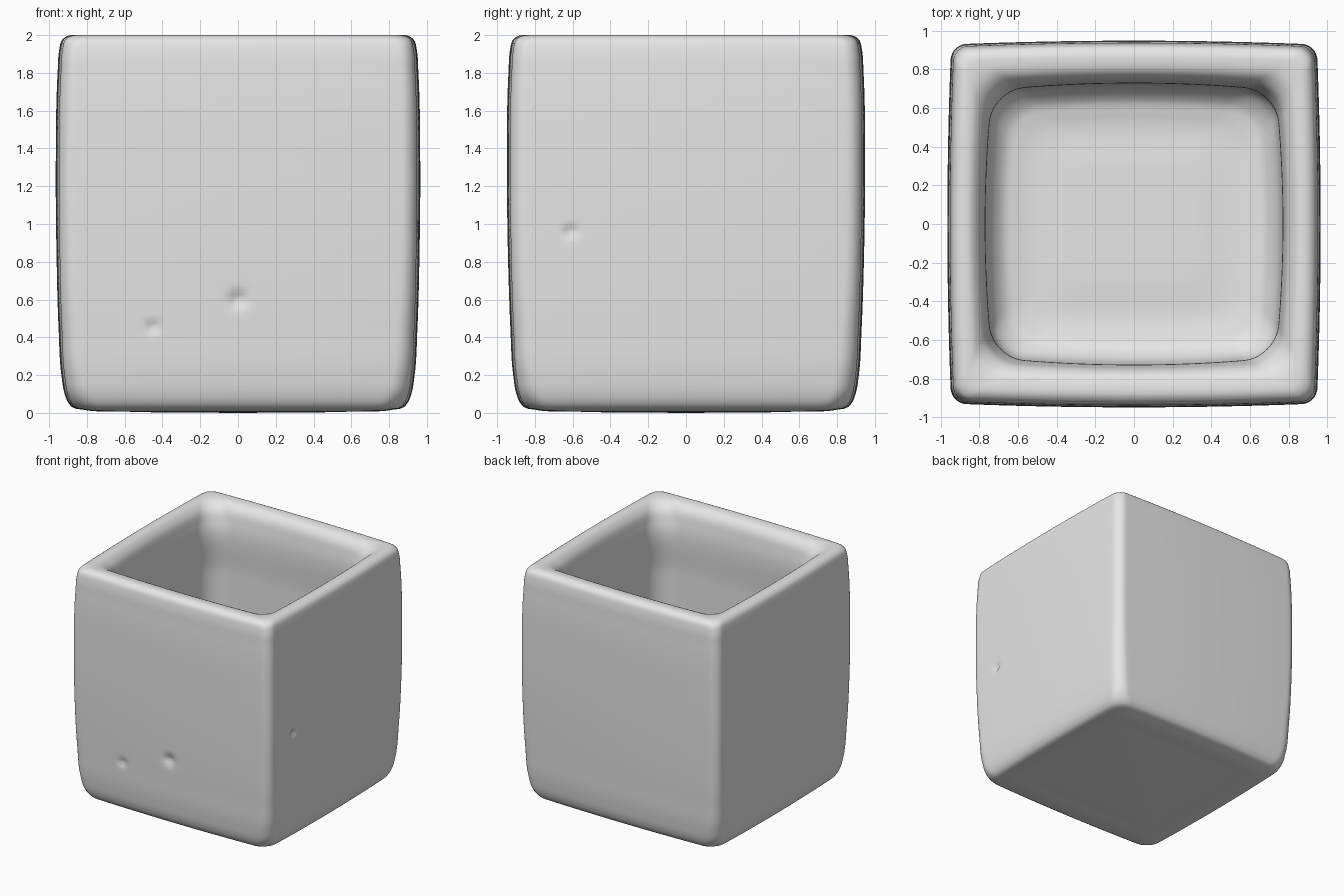
import bpy, bmesh, math
from mathutils import Vector

cube = bpy.data.objects.get("Cube")
if cube:
    bpy.data.objects.remove(cube, do_unlink=True)

# Profile: half width, half depth, height, corner radius, side bulge
PROFILE = [
    (.02, .02, 0, .01, 0), (.6, .585, .007, .1, .01), (.82, .8, .017, .11, .02),
    (.88, .86, .032, .12, .02), (.9, .88, .056, .12, .02), (.918, .898, .1, .11, .02),
    (.935, .915, .2, .1, .02), (.95, .93, .45, .09, .02), (.961, .943, .85, .08, .02),
    (.965, .948, 1.3, .08, .02), (.955, .94, 1.8, .08, .02), (.947, .932, 1.92, .08, .02),
    (.935, .92, 1.97, .08, .02), (.905, .89, 1.995, .08, .02), (.87, .85, 2, .09, .02),
    (.83, .79, 1.985, .12, .025), (.795, .755, 1.94, .14, .03), (.777, .736, 1.85, .16, .035),
    (.785, .745, 1.4, .16, .035), (.785, .745, .7, .16, .035), (.77, .73, .42, .16, .035),
    (.74, .7, .3, .16, .03), (.68, .64, .23, .16, .03), (.6, .56, .205, .15, .02),
    (.3, .28, .2, .08, .01), (.02, .02, .2, .01, 0),
]
SIDE, CORNER = 64, 10


def smooth_rows(points, spacing=.025):
    """Catmull-Rom interpolation of the profile."""
    pts = [Vector(p) for p in points]
    rows = []
    for i in range(len(pts) - 1):
        a, b = pts[i], pts[i + 1]
        length = (b - a).length
        # Chord-limited tangents keep uneven spans from overshooting
        def tangent(j):
            if j in (0, len(pts) - 1):
                return (b - a) / length
            d1, d2 = pts[j] - pts[j - 1], pts[j + 1] - pts[j]
            l1, l2 = d1.length, d2.length
            return (d1 / l1 * l2 + d2 / l2 * l1) / (l1 + l2)
        ta, tb = tangent(i) * length, tangent(i + 1) * length
        n = max(3, round(length / spacing))
        for k in range(n):
            t = k / n
            rows.append(a * (2*t**3 - 3*t*t + 1) + ta * (t**3 - 2*t*t + t)
                        + b * (3*t*t - 2*t**3) + tb * (t**3 - t*t))
    return rows + [pts[-1]]


def ring(hx, hy, z, r, bulge):
    """Rounded rectangle with gently bowed sides."""
    r = min(r, hx * .4)
    flat = []
    for q in range(4):
        sx, sy = (1, -1, -1, 1)[q], (1, 1, -1, -1)[q]
        c = Vector((sx * (hx - r), sy * (hy - r)))
        for k in range(CORNER + 1):
            a = math.pi / 2 * (q + k / CORNER)
            flat.append(c + r * Vector((math.cos(a), math.sin(a))))
        nq = (q + 1) % 4
        end = Vector(((1, -1, -1, 1)[nq] * (hx - r), (1, 1, -1, -1)[nq] * (hy - r)))
        a = math.pi / 2 * (q + 1)
        off = r * Vector((math.cos(a), math.sin(a)))
        flat += [(c + off).lerp(end + off, k / SIDE) for k in range(1, SIDE)]
    return [Vector((p.x * (1 - bulge / hx * (p.y / hy) ** 2),
                    p.y * (1 - bulge / hy * (p.x / hx) ** 2), z)) for p in flat]


# Small chips in the outer walls: centre, inward direction, radius, depth
CHIPS = [
    (Vector((0, -.95, .6)), Vector((0, 1, 0)), .04, .035),
    (Vector((-.45, -.94, .455)), Vector((0, 1, 0)), .028, .03),
    (Vector((.95, -.61, .96)), Vector((-1, 0, 0)), .025, .03),
]


def chip(p):
    for centre, inward, radius, depth in CHIPS:
        d = (p - centre).length
        if d < radius * 3:
            p = p + inward * depth * math.exp(-(d / radius) ** 2)
    return p


# Hollow square pot, lofted from underside to inner floor
bm = bmesh.new()
loops = [[bm.verts.new(chip(p)) for p in ring(*row)] for row in smooth_rows(PROFILE)]
for low, high in zip(loops, loops[1:]):
    for i in range(len(low)):
        j = (i + 1) % len(low)
        bm.faces.new((low[i], low[j], high[j], high[i]))
bm.faces.new(list(reversed(loops[0])))
bm.faces.new(loops[-1])
bmesh.ops.recalc_face_normals(bm, faces=bm.faces)
mesh = bpy.data.meshes.new("square_pot")
bm.to_mesh(mesh)
bm.free()
pot = bpy.data.objects.new("square_pot", mesh)
bpy.context.collection.objects.link(pot)

# Plain pale grey
grey = bpy.data.materials.new("pale_grey")
grey.use_nodes = True
colour = (.8, .8, .8, 1)
grey.diffuse_color = colour
grey.node_tree.nodes["Principled BSDF"].inputs["Base Color"].default_value = colour
mesh.materials.append(grey)

bpy.ops.object.select_all(action='DESELECT')
pot.select_set(True)
bpy.context.view_layer.objects.active = pot
bpy.ops.object.shade_smooth_by_angle(angle=math.radians(40))
